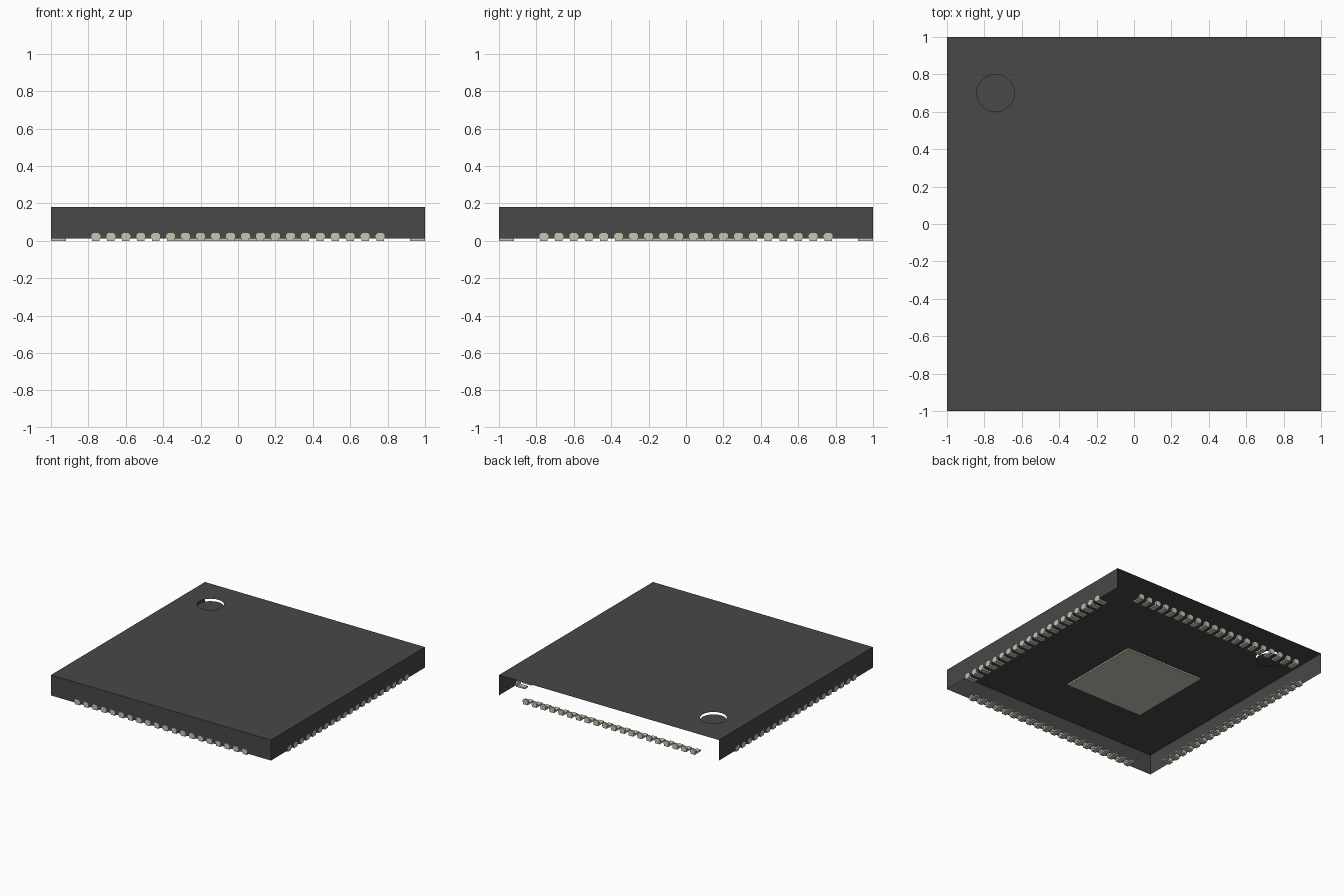
import bpy, bmesh, math
from mathutils import Matrix

cube = bpy.data.objects.get("Cube")
if cube:
    bpy.data.objects.remove(cube)


def material(name, rgb, rough):
    m = bpy.data.materials.new(name)
    m.use_nodes = True
    m.diffuse_color = (*rgb, 1)
    bsdf = m.node_tree.nodes["Principled BSDF"]
    bsdf.inputs["Base Color"].default_value = (*rgb, 1)
    bsdf.inputs["Roughness"].default_value = rough
    return m


BLACK = material("black_plastic", (0.065, 0.065, 0.065), 0.7)
METAL = material("pale_metal", (0.58, 0.56, 0.47), 0.5)


def add_object(name, bm, mat):
    me = bpy.data.meshes.new(name)
    bm.to_mesh(me)
    bm.free()
    me.materials.append(mat)
    ob = bpy.data.objects.new(name, me)
    bpy.context.collection.objects.link(ob)
    return ob


def add_box(bm, lo, hi):
    size = [b - a for a, b in zip(lo, hi)]
    mid = [(a + b) / 2 for a, b in zip(lo, hi)]
    bmesh.ops.create_cube(bm, size=1, matrix=Matrix.Translation(mid) @ Matrix.Diagonal((*size, 1)))


TOP, BASE = 0.18, 0.012
MARK = (-0.74, 0.70)
MARK_R, MARK_DEPTH = 0.10, 0.02


def loop(bm, pts):
    vs = [bm.verts.new(p) for p in pts]
    return [bm.edges.new((vs[i], vs[(i + 1) % len(vs)])) for i in range(len(vs))]


def circle(z, n=48):
    return [(MARK[0] + MARK_R * math.cos(2 * math.pi * i / n),
             MARK[1] + MARK_R * math.sin(2 * math.pi * i / n), z) for i in range(n)]


# Package shell: top sheet with a round opening, walls on three sides
bm = bmesh.new()
corners = [(-1, 1), (-1, -1), (1, -1), (1, 1)]
rim = loop(bm, [(x, y, TOP) for x, y in corners])
hole = loop(bm, circle(TOP))
bmesh.ops.triangle_fill(bm, edges=rim + hole, use_beauty=True, normal=(0, 0, 1))
for (x0, y0), (x1, y1) in zip(corners, corners[1:]):
    bm.faces.new([bm.verts.new(p) for p in
                  ((x0, y0, BASE), (x1, y1, BASE), (x1, y1, TOP), (x0, y0, TOP))])
add_object("package_shell", bm, BLACK)

# Sunken orientation mark
bm = bmesh.new()
bm.faces.new([bm.verts.new(p) for p in circle(TOP - MARK_DEPTH)])
add_object("orientation_mark", bm, BLACK)

# Contact rows: flat foot plus a rounded end tab, 20 per side
TAB = [(-0.02, 0), (0.02, 0), (0.02, 0.012), (0.024, 0.018), (0.024, 0.032),
       (0.013, 0.043), (-0.013, 0.043), (-0.024, 0.032), (-0.024, 0.018), (-0.02, 0.012)]
for k, side in enumerate(("front", "left", "back", "right")):
    bm = bmesh.new()
    for i in range(20):
        x = -0.76 + 0.08 * i
        add_box(bm, (x - 0.02, -0.985, 0), (x + 0.02, -0.92, BASE))
        cap = bm.faces.new([bm.verts.new((x + u, -1.001, z)) for u, z in TAB])
        ext = bmesh.ops.extrude_face_region(bm, geom=[cap], use_keep_orig=True)
        for v in ext["geom"]:
            if isinstance(v, bmesh.types.BMVert):
                v.co.y = -0.985
    bmesh.ops.recalc_face_normals(bm, faces=bm.faces)
    bmesh.ops.rotate(bm, verts=bm.verts, matrix=Matrix.Rotation(k * math.pi / 2, 3, 'Z'))
    add_object(side + "_contacts", bm, METAL)

# Central heat pad underneath
bm = bmesh.new()
add_box(bm, (-0.355, -0.355, 0), (0.355, 0.355, BASE))
add_object("heat_pad", bm, METAL)
